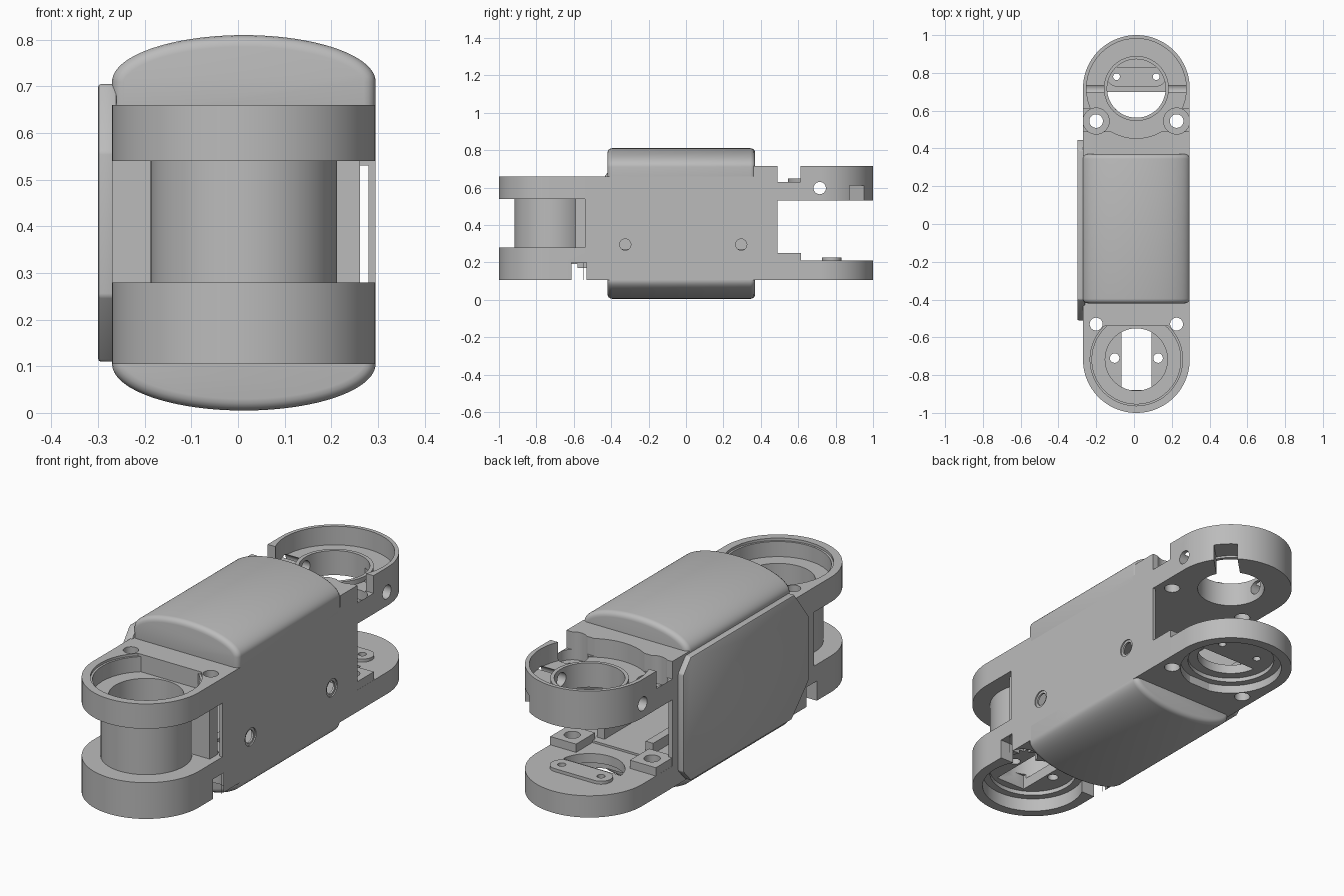
import bpy, bmesh, math
from mathutils import Matrix, Vector

cube = bpy.data.objects.get("Cube")
if cube:
    bpy.data.objects.remove(cube, do_unlink=True)

grey = bpy.data.materials.new("satin grey")
grey.use_nodes = True
grey.diffuse_color = (0.5, 0.5, 0.5, 1)
grey.node_tree.nodes["Principled BSDF"].inputs["Base Color"].default_value = (0.5, 0.5, 0.5, 1)

CX, R, JOINT = 0.0125, 0.2825, 0.7175      # centre line, end radius, joint distance
LEFT, RIGHT = CX + R, CX - R
SCREW_X = (CX - 0.213, CX + 0.213)


def arc(cx, cy, r, start=0, end=360, n=64):
    closed = end - start == 360
    steps = n if closed else n + 1
    return [(cx + r * math.cos(math.radians(start + (end - start) * i / n)),
             cy + r * math.sin(math.radians(start + (end - start) * i / n)))
            for i in range(steps)]


def rect(x0, x1, y0, y1):
    return [(x0, y0), (x1, y0), (x1, y1), (x0, y1)]


def prism(name, outline, lo, hi, axis="z"):
    place = {"z": lambda a, b, h: (a, b, h), "x": lambda a, b, h: (h, a, b),
             "y": lambda a, b, h: (a, h, b)}[axis]
    bm = bmesh.new()
    low = [bm.verts.new(place(a, b, lo)) for a, b in outline]
    high = [bm.verts.new(place(a, b, hi)) for a, b in outline]
    bm.faces.new(low)
    bm.faces.new(high)
    for i in range(len(low)):
        j = (i + 1) % len(low)
        bm.faces.new((low[i], low[j], high[j], high[i]))
    bmesh.ops.recalc_face_normals(bm, faces=bm.faces)
    mesh = bpy.data.meshes.new(name)
    bm.to_mesh(mesh)
    bm.free()
    mesh.materials.append(grey)
    obj = bpy.data.objects.new(name, mesh)
    bpy.context.collection.objects.link(obj)
    return obj


def apply(obj, mod):
    bpy.context.view_layer.objects.active = obj
    bpy.ops.object.modifier_apply(modifier=mod.name)


def cut(targets, cutter):
    for obj in targets:
        mod = obj.modifiers.new("cut", "BOOLEAN")
        mod.operation, mod.solver, mod.object = "DIFFERENCE", "EXACT", cutter
        apply(obj, mod)
    bpy.data.objects.remove(cutter, do_unlink=True)


def drill(targets, x, y, r, lo, hi, axis="z"):
    cut(targets, prism("cutter", arc(x, y, r, n=48), lo, hi, axis))


def end_outline(side, inner):
    # half-round joint end reaching back into the body
    start = 0 if side > 0 else 180
    pts = arc(CX, side * JOINT, R, start, start + 180)
    return pts + [(pts[-1][0], side * inner), (pts[0][0], side * inner)]


# Hollow body with a raised back block
body = prism("body", [(-0.54, 0.105), (0.49, 0.105), (0.49, 0.715), (0.36, 0.715),
                      (0.36, 0.66), (-0.54, 0.66)], RIGHT, LEFT, "x")
cut([body], prism("cutter", rect(-0.25, 0.28, -0.6, 0.6), 0.22, 0.53))
for y in (-0.325, 0.295):
    drill([body], y, 0.295, 0.042, LEFT - 0.006, 0.4, "x")
    drill([body], y, 0.295, 0.03, 0.2, 0.4, "x")
for i, x in enumerate((-0.12, 0.14)):
    prism(f"inner_rail_{i}", rect(x - 0.02, x + 0.02, -0.53, 0.45), 0.2, 0.27)

# Joint ends
front_upper = prism("front_upper_ring", end_outline(-1, 0.42), 0.54, 0.66)
front_lower = prism("front_lower_ring", end_outline(-1, 0.42), 0.105, 0.28)
back_upper = prism("back_upper_ring", end_outline(1, 0.45), 0.53, 0.715)
back_lower = prism("back_lower_ring", end_outline(1, 0.45), 0.105, 0.21)

# Front joint: barrel, wall behind it, seats and bores
barrel = prism("front_barrel", arc(CX, -JOINT, 0.2), 0.26, 0.56)
wall = prism("barrel_wall", rect(RIGHT, 0.262, -0.59, -0.53), 0.26, 0.56)
drill([front_upper], CX, -JOINT, 0.245, 0.648, 0.8)
drill([front_upper], CX, -JOINT, 0.235, 0.575, 0.8)
drill([front_upper, barrel, wall, body], CX, -JOINT, 0.165, 0.24, 0.8)
drill([front_lower], CX, -JOINT, 0.165, 0.24, 0.5)
drill([front_lower, body], CX, -JOINT, 0.235, 0, 0.17)
drill([front_lower], CX, -JOINT, 0.2, 0, 0.19)
cut([front_lower, body], prism("cutter", rect(CX - 0.08, CX + 0.08, -0.88, -0.553), 0, 0.5))
for x in (CX - 0.115, CX + 0.115):
    drill([front_lower], x, -0.71, 0.025, 0, 0.5)

# Front screw corners: notches below, through holes
for x, s in zip(SCREW_X, (-1, 1)):
    edges = sorted((CX + s * 0.145, CX + s * 0.4))
    cut([front_lower, body], prism("cutter", rect(*edges, -0.612, -0.55), 0, 0.2))
    drill([front_lower, body], x, -0.54, 0.07, 0, 0.2)
    drill([front_upper, front_lower, body, wall], x, -0.53, 0.034, 0, 0.9)

# Back upper joint: open cup with lip, screw pockets and side slot
drill([back_upper, body], CX, JOINT, 0.264, 0.625, 0.9)
drill([back_upper], CX, JOINT, 0.155, 0.4, 0.9)
cut([back_upper], prism("cutter", rect(-0.5, 0.5, 0.49, 0.612), 0.63, 0.9))
lip = prism("back_lip", arc(CX, JOINT, 0.172), 0.6, 0.648)
drill([lip], CX, JOINT, 0.155, 0.4, 0.9)
drill([back_upper, lip], 0.715, 0.597, 0.033, -0.5, 0.5, "x")
slot = prism("cutter", rect(0.12, 0.4, -0.055, 0.055), 0.4, 0.61)
slot.data.transform(Matrix.Translation(Vector((CX, JOINT, 0))) @ Matrix.Rotation(math.pi / 4, 4, "Z"))
cut([back_upper], slot)

# Back lower joint: seat below, half-round window, pad with two holes
drill([back_lower], CX, JOINT, 0.235, 0, 0.145)
drill([back_lower], CX, JOINT, 0.2, 0, 0.165)
cut([back_lower], prism("cutter", arc(CX, JOINT, 0.155, 187, 353, 32), 0, 0.5))
pad = prism("back_pad", arc(CX + 0.105, 0.78, 0.052, -90, 90, 16)
            + arc(CX - 0.105, 0.78, 0.052, 90, 270, 16), 0.2, 0.225)
for x in (CX - 0.105, CX + 0.105):
    drill([pad, back_lower], x, 0.78, 0.018, 0, 0.5)

# Back screw corners: pockets above, square bosses below
for i, x in enumerate(SCREW_X):
    drill([back_upper, body], x, 0.545, 0.069, 0.58, 0.9)
    boss = prism(f"back_boss_{i}", rect(x - 0.069, x + 0.069, 0.47, 0.615), 0.2, 0.25)
    drill([boss, back_upper, back_lower], x, 0.545, 0.036, 0, 0.9)

# Domed covers above and below, with rounded rims
for name, base, rise in (("top_cover", 0.71, 1), ("bottom_cover", 0.105, -1)):
    curve = [(CX + (x - CX), base + rise * (z * 0.1 / R))
             for x, z in arc(CX, 0, R, 0, 180, 48)]
    inner = base - rise * 0.1
    cover = prism(name, curve + [(RIGHT, inner), (LEFT, inner)], -0.42, 0.37, "y")
    bevel = cover.modifiers.new("round", "BEVEL")
    bevel.width, bevel.segments = 0.025, 4
    bevel.limit_method, bevel.angle_limit = "ANGLE", math.radians(60)
    apply(cover, bevel)

# Side cover plate with clipped corners
plate = prism("side_plate", [(-0.40, 0.705), (-0.51, 0.56), (-0.51, 0.25), (-0.38, 0.11),
                             (0.39, 0.11), (0.445, 0.17), (0.445, 0.64), (0.39, 0.705)],
              -0.30, -0.26, "x")
bevel = plate.modifiers.new("edge", "BEVEL")
bevel.width, bevel.segments = 0.006, 2
apply(plate, bevel)

# Smooth the round parts, keep hard edges
bpy.ops.object.select_all(action="DESELECT")
for obj in bpy.context.collection.objects:
    if obj.type == "MESH" and grey.name in obj.data.materials:
        obj.select_set(True)
        bpy.context.view_layer.objects.active = obj
bpy.ops.object.shade_smooth_by_angle(angle=math.radians(30))
